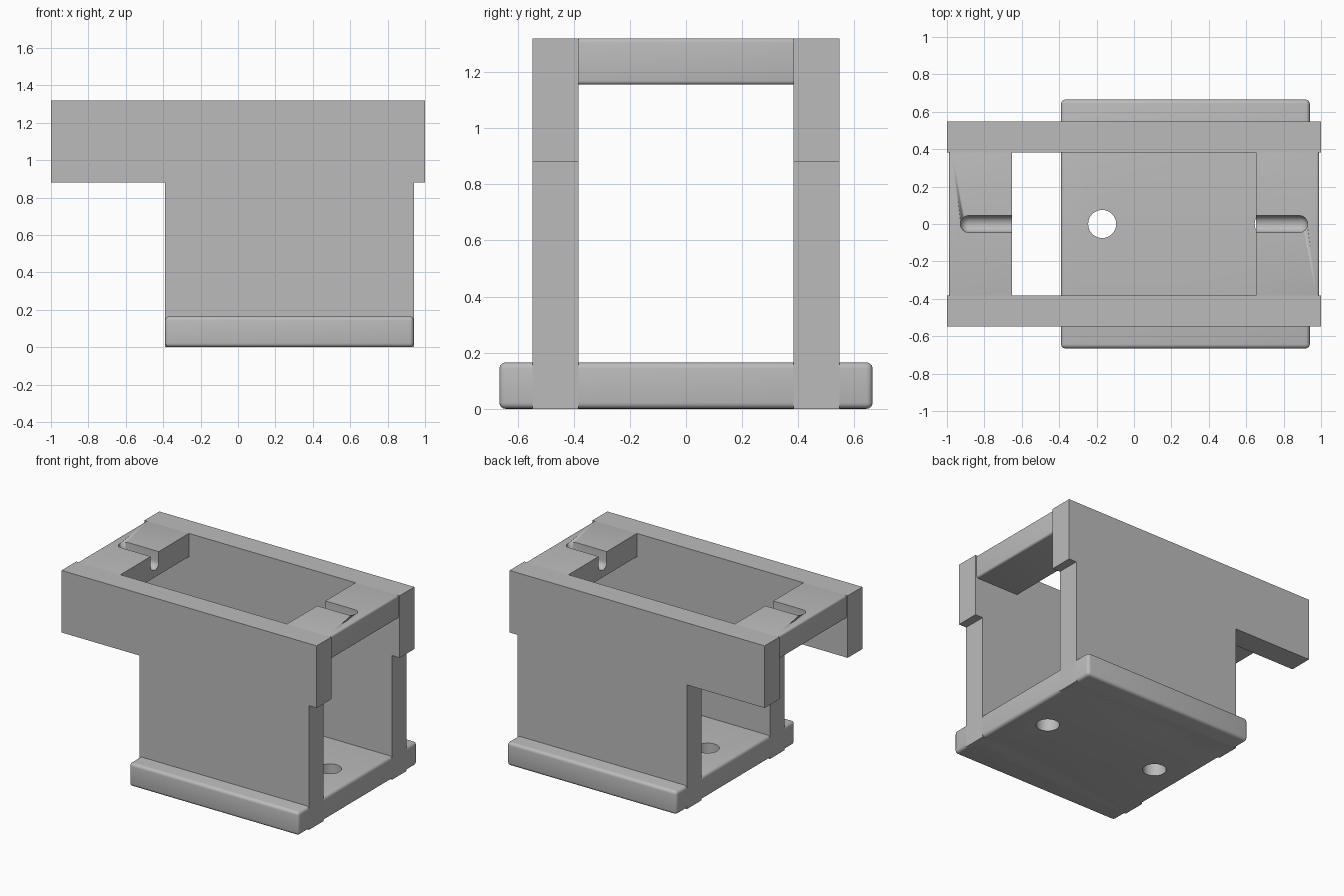
import bpy
import bmesh
from mathutils import Matrix, Vector

cube = bpy.data.objects.get("Cube")
if cube:
    bpy.data.objects.remove(cube, do_unlink=True)

grey = bpy.data.materials.new("light grey")
grey.use_nodes = True
COLOUR = (0.5, 0.5, 0.5, 1)
grey.diffuse_color = COLOUR
grey.node_tree.nodes["Principled BSDF"].inputs["Base Color"].default_value = COLOUR


def make_object(name, bm):
    bmesh.ops.recalc_face_normals(bm, faces=bm.faces[:])
    mesh = bpy.data.meshes.new(name)
    bm.to_mesh(mesh)
    bm.free()
    mesh.materials.append(grey)
    obj = bpy.data.objects.new(name, mesh)
    bpy.context.collection.objects.link(obj)
    return obj


def box(name, low, high, radius=0, segments=4):
    """Box between two corners, with optional rounded edges."""
    low, high = Vector(low), Vector(high)
    bm = bmesh.new()
    bmesh.ops.create_cube(bm, size=1)
    bmesh.ops.scale(bm, vec=high - low, verts=bm.verts[:])
    bmesh.ops.translate(bm, vec=(low + high) / 2, verts=bm.verts[:])
    if radius:
        bmesh.ops.bevel(bm, geom=bm.edges[:], offset=radius, segments=segments,
                        profile=0.5, affect='EDGES', clamp_overlap=True)
    return make_object(name, bm)


def cylinder(name, x, radius, height):
    bm = bmesh.new()
    bmesh.ops.create_cone(bm, cap_ends=True, segments=48, radius1=radius, radius2=radius,
                          depth=height, matrix=Matrix.Translation((x, 0, height / 4)))
    return make_object(name, bm)


def cut(target, cutter):
    mod = target.modifiers.new(cutter.name, 'BOOLEAN')
    mod.operation = 'DIFFERENCE'
    mod.solver = 'EXACT'
    mod.object = cutter
    cutter.hide_render = True
    cutter.hide_set(True)


def smooth(obj):
    bpy.ops.object.select_all(action='DESELECT')
    bpy.context.view_layer.objects.active = obj
    obj.select_set(True)
    bpy.ops.object.shade_smooth_by_angle(angle=0.6)


TOP = 1.32
BACK, FRONT = -0.39, 0.94      # ends of the base along x
INNER, OUTER = 0.383, 0.547    # faces of the side walls along y

# Rounded base plate with two bolt holes
base = box("base_plate", (BACK, -0.665, 0), (FRONT, 0.665, 0.165), 0.022)
smooth(base)
for x in (-0.17, 0.72):
    cut(base, cylinder("bolt_hole_cutter", x, 0.075, 0.6))

# Side walls: a T-shaped profile extruded across the wall thickness
profile = [(BACK, 0), (FRONT, 0), (FRONT, 0.88), (1, 0.88),
           (1, TOP), (-1, TOP), (-1, 0.88), (BACK, 0.88)]
for name, y in (("right_wall", -OUTER), ("left_wall", INNER)):
    bm = bmesh.new()
    face = bm.faces.new([bm.verts.new((x, y, z)) for x, z in profile])
    new = bmesh.ops.extrude_face_region(bm, geom=[face])["geom"]
    bmesh.ops.translate(bm, vec=(0, OUTER - INNER, 0),
                        verts=[v for v in new if isinstance(v, bmesh.types.BMVert)])
    make_object(name, bm)

# Bridges across the top, rounded on the outside, each with a round-bottomed slot
for name, side in (("front_bridge", 1), ("rear_bridge", -1)):
    xs = sorted((0.4 * side, 0.99 * side))
    bridge = box(name, (xs[0], -0.41, 1.155), (xs[1], 0.41, TOP), 0.014)
    smooth(bridge)
    xs = sorted((0.2 * side, 0.653 * side))
    cut(bridge, box(name + "_opening_cutter", (xs[0], -0.6, 1), (xs[1], 0.6, 1.5)))
    xs = sorted((0.5 * side, 0.928 * side))
    slot = box(name + "_slot_cutter", (xs[0], -0.045, 1.205), (xs[1], 0.045, 1.6), 0.044, 6)
    smooth(slot)
    cut(bridge, slot)
